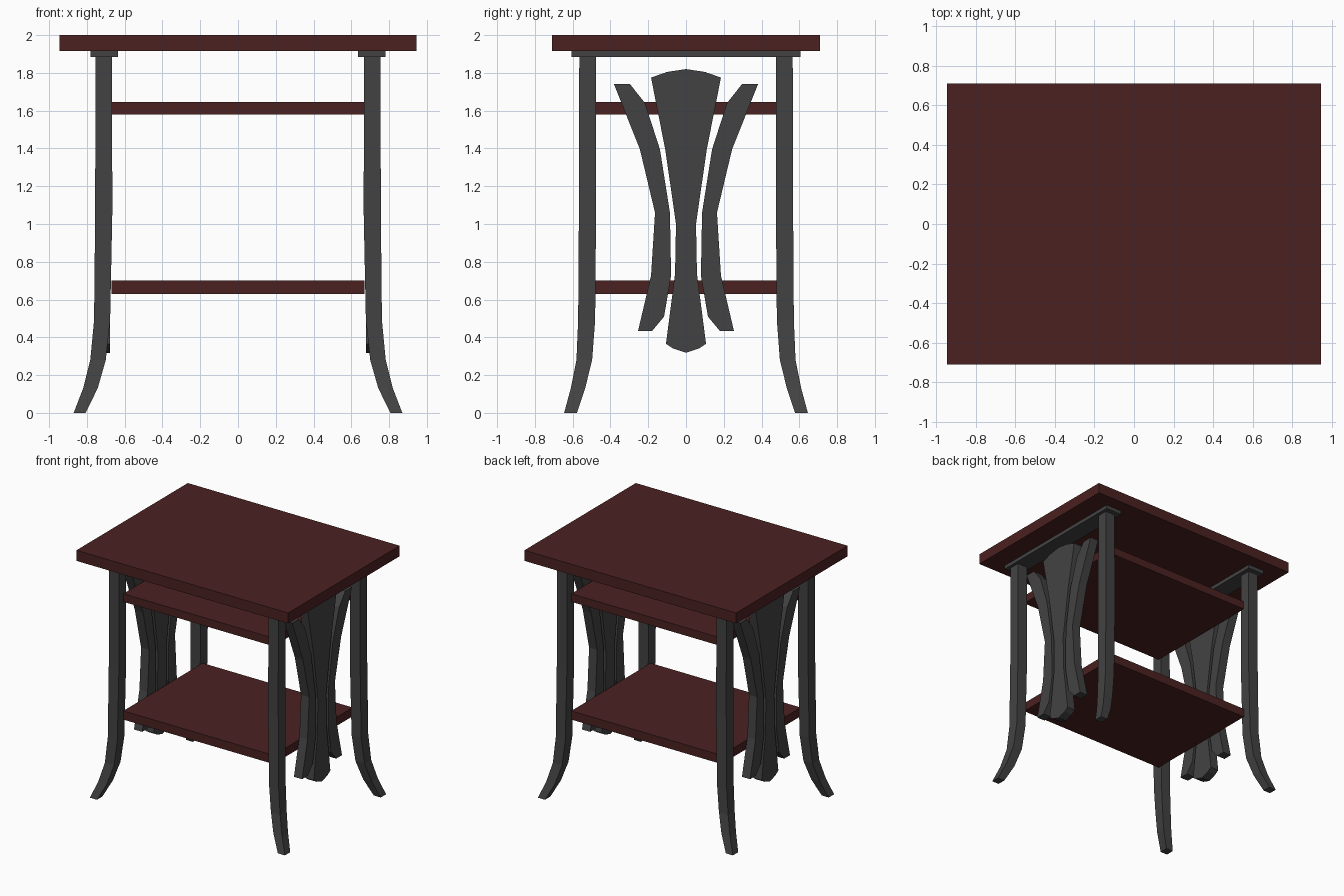
import bpy
import bmesh

if "Cube" in bpy.data.objects:
    bpy.data.objects.remove(bpy.data.objects["Cube"], do_unlink=True)


def make_material(name, rgb):
    mat = bpy.data.materials.new(name)
    mat.use_nodes = True
    mat.diffuse_color = (*rgb, 1)
    mat.node_tree.nodes["Principled BSDF"].inputs["Base Color"].default_value = (*rgb, 1)
    return mat


wood = make_material("dark red wood", (0.07, 0.015, 0.015))
iron = make_material("charcoal grey", (0.055, 0.055, 0.055))


def loft(name, rings, mat):
    """Join matching rings of points into one closed solid."""
    bm = bmesh.new()
    loops = [[bm.verts.new(p) for p in ring] for ring in rings]
    count = len(loops[0])
    for low, high in zip(loops, loops[1:]):
        for i in range(count):
            j = (i + 1) % count
            bm.faces.new((low[i], low[j], high[j], high[i]))
    bm.faces.new(loops[0])
    bm.faces.new(loops[-1])
    bmesh.ops.recalc_face_normals(bm, faces=bm.faces)
    mesh = bpy.data.meshes.new(name)
    bm.to_mesh(mesh)
    bm.free()
    mesh.materials.append(mat)
    obj = bpy.data.objects.new(name, mesh)
    bpy.context.collection.objects.link(obj)
    return obj


def rectangle(x0, x1, y0, y1, z):
    return [(x0, y0, z), (x1, y0, z), (x1, y1, z), (x0, y1, z)]


def board(name, x0, x1, y, z0, z1, mat):
    return loft(name, [rectangle(x0, x1, -y, y, z) for z in (z0, z1)], mat)


def slat(name, side, profile):
    """Extrude a (y, z) outline across the thickness of a side panel."""
    return loft(name, [[(side * x, y, z) for y, z in profile] for x in (0.677, 0.75)], iron)


# Top and shelves
board("table_top", -0.945, 0.945, 0.71, 1.915, 2.0, wood)
board("upper_shelf", -0.67, 0.67, 0.505, 1.58, 1.645, wood)
board("lower_shelf", -0.67, 0.67, 0.505, 0.63, 0.70, wood)

# Leg sections: z, inner x, outer x, inner y, outer y
leg_sections = [
    (0.0, 0.807, 0.87, 0.577, 0.645),
    (0.13, 0.743, 0.82, 0.534, 0.61),
    (0.28, 0.70, 0.782, 0.497, 0.58),
    (0.49, 0.677, 0.762, 0.481, 0.571),
    (1.08, 0.665, 0.756, 0.476, 0.567),
    (1.885, 0.668, 0.755, 0.476, 0.565),
]

# Half outline of the centre slat, and the full outline of a curved slat
centre_half = [(0, 1.82), (0.1, 1.805), (0.185, 1.775), (0.11, 1.395), (0.053, 1.0),
               (0.058, 0.737), (0.106, 0.366), (0.07, 0.342), (0, 0.318)]
centre_outline = centre_half + [(-y, z) for y, z in centre_half[-2:0:-1]]
curved_outline = [(0.381, 1.74), (0.296, 1.74), (0.217, 1.64), (0.138, 1.395),
                  (0.085, 1.06), (0.079, 0.727), (0.116, 0.51), (0.18, 0.433),
                  (0.254, 0.433), (0.185, 0.727), (0.164, 1.06), (0.244, 1.395)]

for sx, side in ((1, "left"), (-1, "right")):
    board(f"{side}_top_rail", sx * 0.635, sx * 0.78, 0.605, 1.885, 1.915, iron)
    slat(f"{side}_centre_slat", sx, centre_outline)
    for sy, end in ((-1, "front"), (1, "back")):
        loft(f"{end}_{side}_leg",
             [rectangle(sx * a, sx * b, sy * c, sy * d, z) for z, a, b, c, d in leg_sections],
             iron)
        slat(f"{side}_{end}_curved_slat", sx, [(sy * y, z) for y, z in curved_outline])
